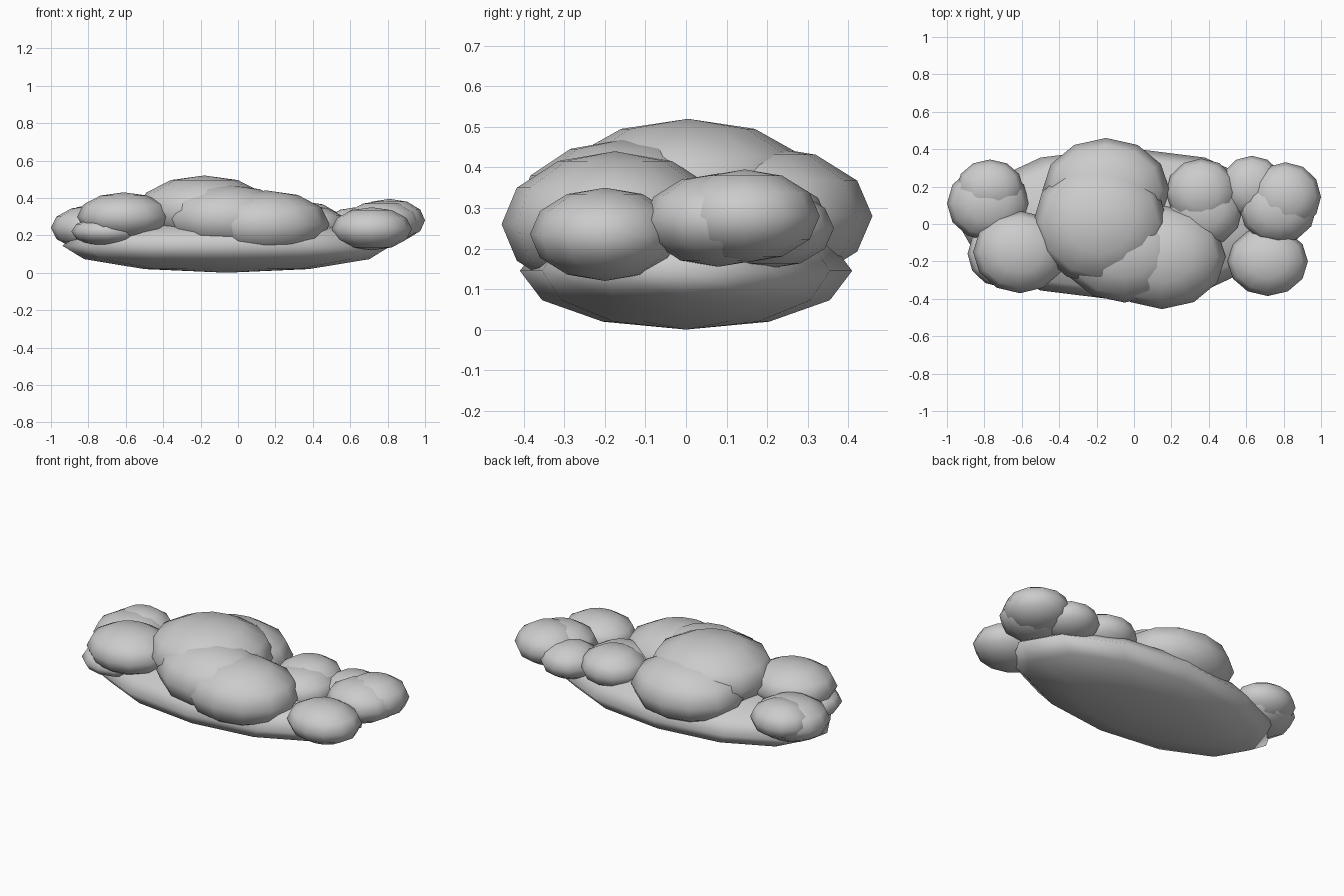
import bpy


def puff(name, centre, radii):
    """Low-poly ellipsoid with smooth shading."""
    bpy.ops.mesh.primitive_uv_sphere_add(segments=12, ring_count=6, radius=1, location=centre)
    ob = bpy.context.object
    ob.name = name
    ob.scale = radii
    bpy.ops.object.transform_apply(location=False, rotation=False, scale=True)
    bpy.ops.object.shade_smooth()
    return ob


# Wide flat underside
puff("cloud_base", (-0.06, 0, 0.145), (0.88, 0.41, 0.145))

# Large middle puffs
puff("centre_top_puff", (-0.18, 0.005, 0.335), (0.36, 0.33, 0.185))
puff("centre_back_puff", (-0.15, 0.18, 0.28), (0.34, 0.28, 0.175))
puff("centre_front_puff", (-0.05, -0.15, 0.29), (0.34, 0.27, 0.18))
puff("front_right_puff", (0.15, -0.175, 0.26), (0.34, 0.28, 0.18))

# Left end puffs
puff("left_front_puff", (-0.61, -0.15, 0.30), (0.25, 0.22, 0.13))
puff("left_front_low_puff", (-0.70, -0.16, 0.22), (0.19, 0.18, 0.08))
puff("left_end_puff", (-0.78, 0.11, 0.24), (0.22, 0.20, 0.12))
puff("left_back_puff", (-0.77, 0.19, 0.26), (0.18, 0.155, 0.105))

# Right end puffs
puff("right_front_puff", (0.715, -0.2, 0.235), (0.215, 0.185, 0.115))
puff("right_end_puff", (0.81, 0.145, 0.28), (0.19, 0.185, 0.115))
puff("right_middle_puff", (0.77, 0.08, 0.27), (0.205, 0.185, 0.115))
puff("right_back_puff", (0.63, 0.2, 0.25), (0.17, 0.165, 0.10))
puff("right_inner_puff", (0.36, 0.17, 0.27), (0.19, 0.18, 0.11))
puff("right_inner_low_puff", (0.38, 0.08, 0.25), (0.2, 0.2, 0.11))
